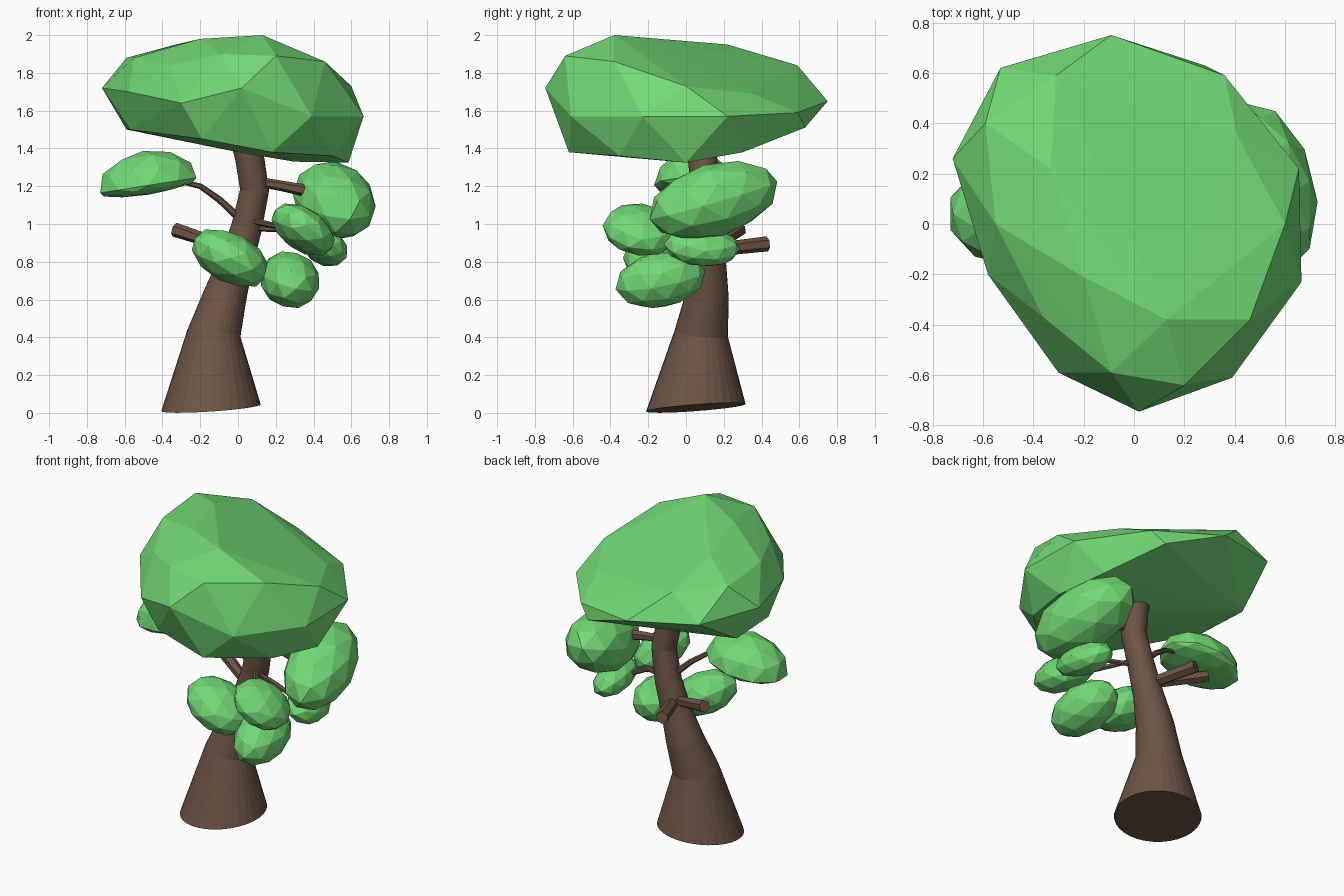
import bpy, bmesh, math
from mathutils import Vector, Euler, Matrix

if "Cube" in bpy.data.objects:
    bpy.data.objects.remove(bpy.data.objects["Cube"])


def material(name, rgb):
    m = bpy.data.materials.new(name)
    m.diffuse_color = (*rgb, 1)
    m.use_nodes = True
    m.node_tree.nodes["Principled BSDF"].inputs["Base Color"].default_value = m.diffuse_color
    return m


LEAF = material("leaf_green", (0.17, 0.70, 0.18))
BARK = material("bark_brown", (0.15, 0.088, 0.058))


def finish(bm, name, mat):
    bmesh.ops.recalc_face_normals(bm, faces=bm.faces)
    me = bpy.data.meshes.new(name)
    bm.to_mesh(me)
    bm.free()
    me.materials.append(mat)
    ob = bpy.data.objects.new(name, me)
    bpy.context.collection.objects.link(ob)
    return ob


def tube(name, path, radii, sides, ref, start_normal=None):
    """Capped tube along a path, one ring per point."""
    bm = bmesh.new()
    pts = [Vector(p) for p in path]
    rings = []
    for i, p in enumerate(pts):
        t = (pts[min(i + 1, len(pts) - 1)] - pts[max(i - 1, 0)]).normalized()
        if i == 0 and start_normal:
            t = Vector(start_normal).normalized()
        u = (Vector(ref) - t * t.dot(Vector(ref))).normalized()
        v = t.cross(u)
        ring = []
        for k in range(sides):
            a = 2 * math.pi * k / sides
            ring.append(bm.verts.new(p + radii[i] * (u * math.cos(a) + v * math.sin(a))))
        rings.append(ring)
    for r0, r1 in zip(rings, rings[1:]):
        for k in range(sides):
            n = (k + 1) % sides
            bm.faces.new((r0[k], r0[n], r1[n], r1[k]))
    bm.faces.new(rings[0])
    bm.faces.new(rings[-1])
    return finish(bm, name, BARK)


def leaf_clump(name, centre, half, tilt, floor=1.0):
    """Faceted ellipsoid; floor < 1 flattens the underside."""
    bm = bmesh.new()
    bmesh.ops.create_icosphere(bm, subdivisions=2, radius=1.02)
    for v in bm.verts:
        if v.co.z < 0:
            v.co.z *= floor
    rot = Euler([math.radians(a) for a in tilt]).to_matrix().to_4x4()
    bm.transform(Matrix.Translation(centre) @ rot @ Matrix.Diagonal((*half, 1)))
    return finish(bm, name, LEAF)


# trunk: leaning, flared at the foot, with a slightly tipped base
tube("trunk",
     [(-0.143, 0.052, 0.027), (-0.128, 0.08, 0.42), (-0.068, 0.112, 0.62),
      (-0.01, 0.12, 0.80), (0.045, 0.12, 0.98), (0.088, 0.105, 1.18),
      (0.06, 0.085, 1.36), (0.0, 0.08, 1.55)],
     [0.264, 0.142, 0.115, 0.092, 0.082, 0.077, 0.077, 0.07],
     32, (1, 0, 0), (-0.067, -0.075, 1))

# branches and two bare stubs
BRANCHES = {
    "left_branch": ([(0.04, 0.11, 1.00), (-0.10, 0.09, 1.13), (-0.20, 0.06, 1.20), (-0.32, 0.05, 1.23)],
                    [0.022, 0.018, 0.015, 0.013]),
    "right_branch": ([(0.07, 0.10, 1.23), (0.24, 0.07, 1.20), (0.39, 0.06, 1.17)], [0.025, 0.028, 0.034]),
    "front_branch": ([(0.06, 0.10, 1.02), (0.20, -0.10, 0.99), (0.30, -0.22, 0.97)], [0.016] * 3),
    "low_right_branch": ([(0.04, 0.11, 0.98), (0.25, 0.04, 0.97), (0.40, 0.06, 0.90)], [0.016] * 3),
    "left_stub": ([(0.0, 0.12, 0.86), (-0.335, 0.285, 0.97)], [0.03, 0.038]),
    "back_stub": ([(0.0, 0.12, 0.86), (-0.125, 0.43, 0.895)], [0.035, 0.04]),
}
for name, (path, radii) in BRANCHES.items():
    tube(name, path, radii, 6, (0, 0, 1))

# small leaf clumps: centre, half sizes, tilt in degrees
leaf_clump("left_clump", (-0.475, 0.04, 1.205), (0.265, 0.205, 0.18), (0, -9, 0), 0.27)
leaf_clump("right_clump", (0.51, 0.145, 1.125), (0.205, 0.355, 0.19), (16, 0, 14))
leaf_clump("front_right_clump", (0.345, -0.24, 0.97), (0.185, 0.2, 0.11), (-8, 34, 0))
leaf_clump("low_right_clump", (0.46, 0.085, 0.88), (0.125, 0.2, 0.095), (-4, 32, 8))
leaf_clump("front_clump", (-0.04, -0.14, 0.82), (0.22, 0.19, 0.13), (0, 28, 0))
leaf_clump("lowest_clump", (0.275, -0.135, 0.705), (0.155, 0.24, 0.145), (12, 12, 10))

# big crown: hull around its corner points, by layer from top to bottom
CROWN = [
    (0.13, -0.38, 2.0), (-0.20, -0.21, 1.98), (-0.33, 0.22, 1.95),
    (0.2, -0.64, 1.89), (-0.09, -0.59, 1.9), (0.46, -0.38, 1.86), (0.41, 0.35, 1.69),
    (-0.31, 0.59, 1.84), (-0.59, 0.40, 1.88), (-0.55, 0.0, 1.88), (-0.36, -0.37, 1.84),
    (0.60, 0.0, 1.73), (0.02, -0.745, 1.72), (-0.72, 0.26, 1.72), (-0.58, -0.2, 1.70),
    (-0.53, 0.62, 1.69), (-0.09, 0.75, 1.65), (0.36, 0.59, 1.59), (0.655, 0.22, 1.57),
    (0.665, -0.23, 1.57), (0.39, -0.61, 1.57), (-0.30, -0.59, 1.64),
    (-0.59, 0.31, 1.50), (-0.57, -0.05, 1.50), (-0.19, -0.57, 1.45), (0.18, -0.62, 1.38),
    (0.5, -0.35, 1.36), (0.585, 0.0, 1.325), (0.48, 0.30, 1.38), (0.28, 0.63, 1.51),
    (0.3, 0.0, 1.33), (0.0, 0.0, 1.38)]
bm = bmesh.new()
for p in CROWN:
    bm.verts.new(p)
bmesh.ops.convex_hull(bm, input=bm.verts)
loose = [v for v in bm.verts if not v.link_faces]
bmesh.ops.delete(bm, geom=loose, context="VERTS")
finish(bm, "crown", LEAF)
